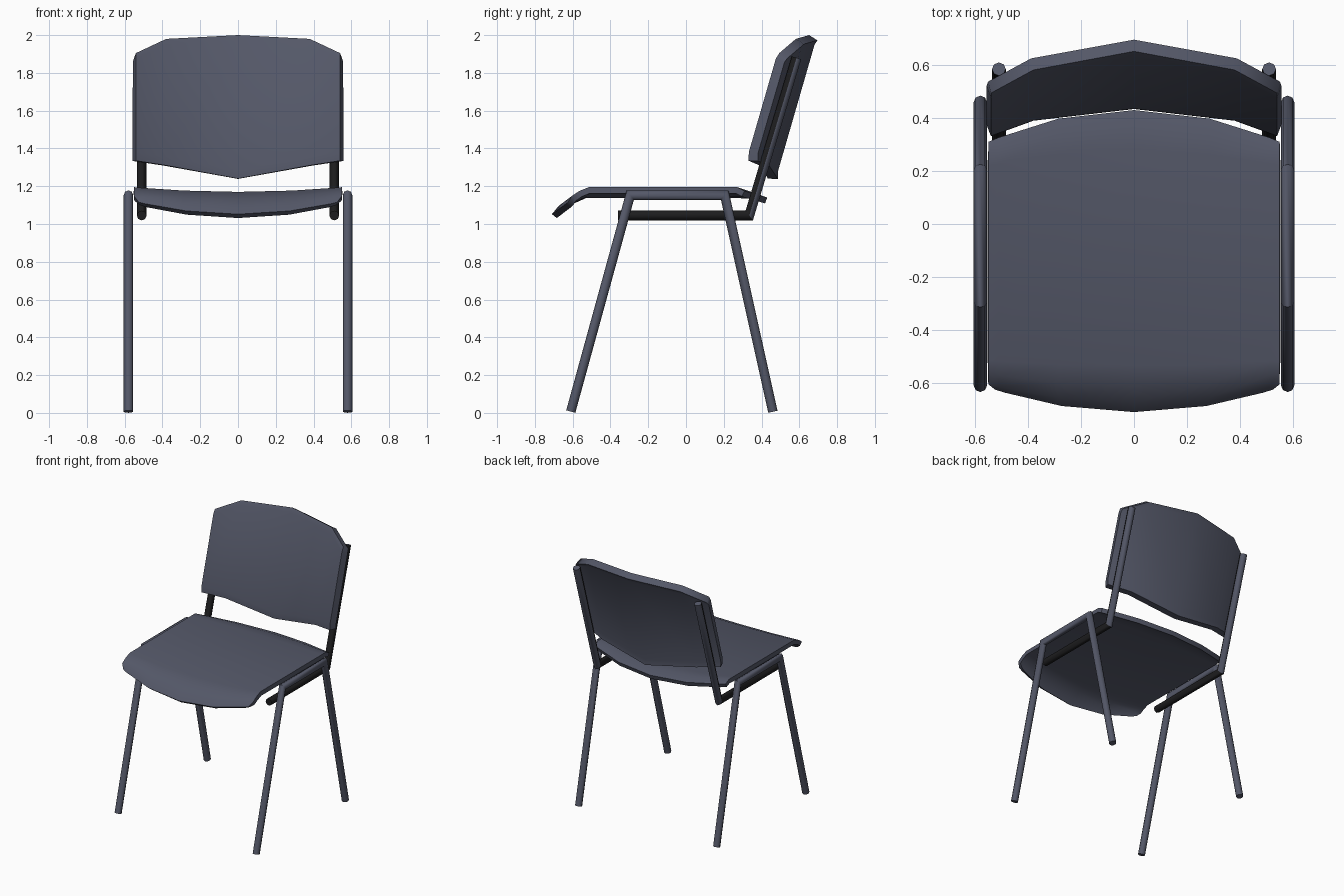
import bpy, bmesh, math
from mathutils import Vector

if "Cube" in bpy.data.objects:
    bpy.data.objects.remove(bpy.data.objects["Cube"])


def material(name, colour):
    m = bpy.data.materials.new(name)
    m.diffuse_color = (*colour, 1)
    m.use_nodes = True
    m.node_tree.nodes["Principled BSDF"].inputs["Base Color"].default_value = m.diffuse_color
    return m


slate = material("slate grey", (0.088, 0.096, 0.137))
black = material("soft black", (0.012, 0.012, 0.013))


def add_object(name, bm, thickness=0, angle=60):
    mesh = bpy.data.meshes.new(name)
    bm.to_mesh(mesh)
    bm.free()
    ob = bpy.data.objects.new(name, mesh)
    bpy.context.collection.objects.link(ob)
    mesh.materials.append(slate)
    bpy.ops.object.select_all(action='DESELECT')
    bpy.context.view_layer.objects.active = ob
    ob.select_set(True)
    if thickness:
        mod = ob.modifiers.new("Thickness", 'SOLIDIFY')
        mod.thickness = thickness
        mod.offset = -1
        bpy.ops.object.modifier_apply(modifier=mod.name)
    bpy.ops.object.shade_smooth_by_angle(angle=math.radians(angle))
    return ob


def sheet(name, rows, thickness):
    """Skin a grid of points, then give it thickness."""
    bm = bmesh.new()
    v = [[bm.verts.new(p) for p in row] for row in rows]
    for a, b in zip(v, v[1:]):
        for i in range(len(a) - 1):
            bm.faces.new((a[i], a[i + 1], b[i + 1], b[i]))
    add_object(name, bm, thickness)


def tube(name, x, path, r, sides=8):
    """Mitred tube along a (y, z) path in the plane at x."""
    pts = [Vector(p) for p in path]
    bm = bmesh.new()
    rings = []
    for i, p in enumerate(pts):
        d0 = (p - pts[i - 1]).normalized() if i else (pts[1] - p).normalized()
        d1 = (pts[i + 1] - p).normalized() if i < len(pts) - 1 else d0
        t = (d0 + d1).normalized()
        n = Vector((-t.y, t.x)) * (r / t.dot(d0))
        ring = []
        for k in range(sides):
            a = 2 * math.pi * k / sides
            q = p + n * math.sin(a)
            ring.append(bm.verts.new((x + r * math.cos(a), q.x, q.y)))
        rings.append(ring)
    for a, b in zip(rings, rings[1:]):
        for k in range(sides):
            j = (k + 1) % sides
            bm.faces.new((a[k], a[j], b[j], b[k]))
    bm.faces.new(rings[0])
    bm.faces.new(rings[-1])
    bmesh.ops.recalc_face_normals(bm, faces=bm.faces)
    return add_object(name, bm)


# Seat: dished sheet, front lip rolled down, bowed front and back edges
# each row: centre y, bow at the sides, centre drop, side drop
seat_rows = [(-0.71, 0.085, 0.118, 0.08), (-0.675, 0.07, 0.075, 0.047),
             (-0.615, 0.05, 0.035, 0.02), (-0.535, 0.02, 0, 0),
             (0.28, -0.06, 0, 0), (0.36, -0.09, 0.005, 0.0),
             (0.43, -0.12, 0.03, 0.02)]
rows = []
for i, (y, bow, dc, ds) in enumerate(seat_rows):
    half = 0.525 if i == 0 else 0.55
    row = []
    for u in (-1, -0.93, -0.52, 0, 0.52, 0.93, 1):
        u2 = u * u
        row.append((u * half, y + bow * u2,
                    1.195 - 0.025 * (1 - u2) - dc * (1 - u2) - ds * u2))
    rows.append(row)
sheet("seat", rows, 0.033)

# Backrest: leaning curved panel with peaked top and bottom edges
columns = [(0, 1.24, 2.0), (0.38, 1.31, 1.98), (0.54, 1.335, 1.905)]
columns = [(-x, a, b) for x, a, b in columns[:0:-1]] + columns
rows = []
for end, inset, push in (("low", 0, 0.012), ("low", 0.045, 0),
                         ("high", -0.03, 0), ("high", 0, 0.01)):
    row = []
    for x, low, high in columns:
        z = (low if end == "low" else high) + inset
        y = 0.422 + 0.289 * (z - 1.24) - 0.13 * (x / 0.54) ** 2 + push
        row.append((x, y, z))
    rows.append(row)
sheet("backrest", rows, 0.052)

# Side leg frames and back support bars, one of each per side
for side, s in (("left", -1), ("right", 1)):
    tube(side + "_leg_frame", s * 0.58,
         [(-0.61, 0.007), (-0.295, 1.153), (0.205, 1.153), (0.46, 0.006)], 0.025)
    support = tube(side + "_back_support", s * 0.51,
                   [(-0.36, 1.045), (0.335, 1.045), (0.585, 1.88)], 0.026)
    # Black under the seat and on the front of the upright
    support.data.materials.append(black)
    for f in support.data.polygons:
        if f.center.z < 1.1 or f.normal.y < -0.2:
            f.material_index = 1
